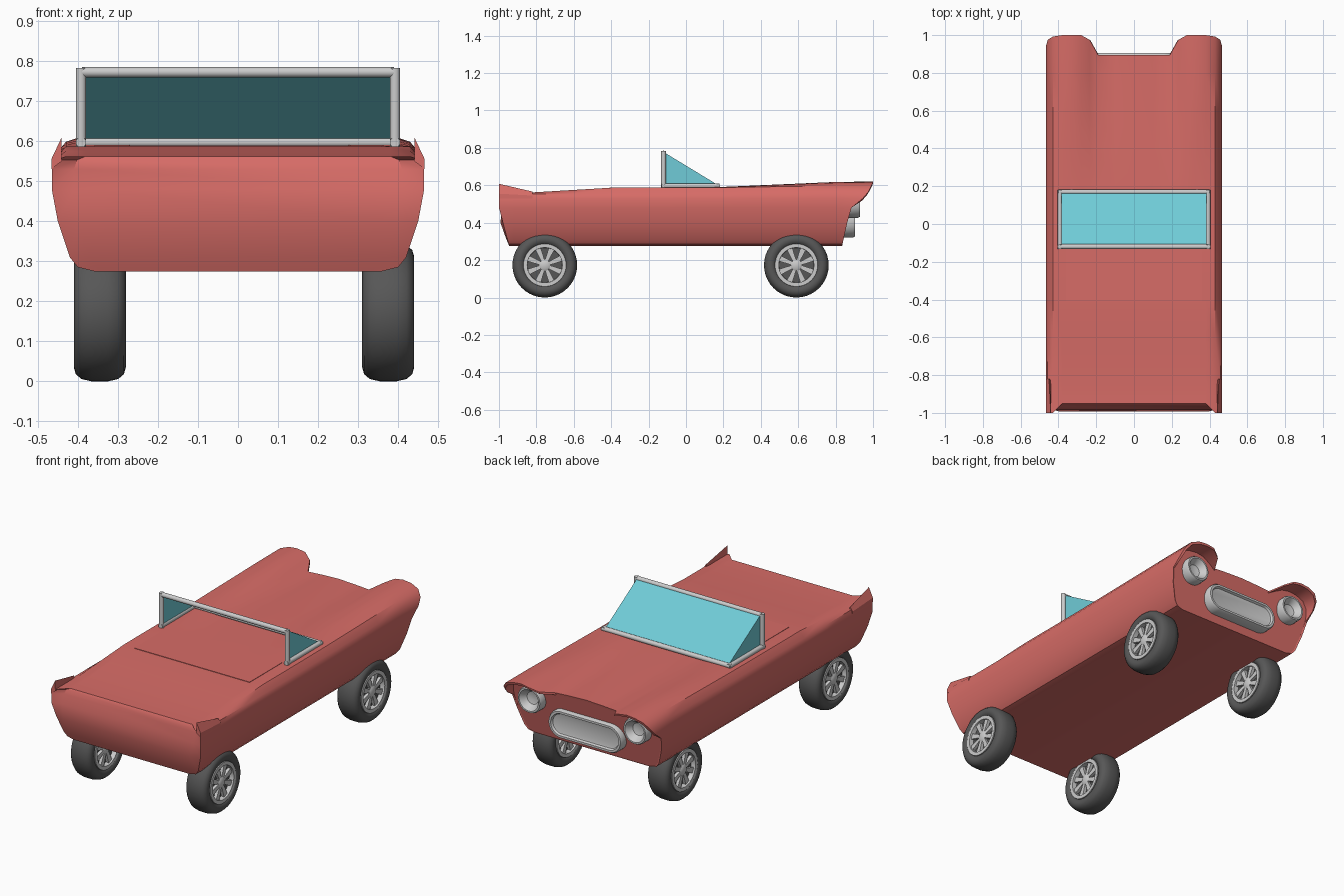
import bpy, bmesh, math
from mathutils import Vector, Matrix

if "Cube" in bpy.data.objects:
    bpy.data.objects.remove(bpy.data.objects["Cube"])


def mat(name, r, g, b):
    m = bpy.data.materials.new(name)
    m.diffuse_color = (r, g, b, 1)
    m.use_nodes = True
    m.node_tree.nodes["Principled BSDF"].inputs["Base Color"].default_value = m.diffuse_color
    return m


RED = mat("coral red", 0.68, 0.15, 0.135)
CHROME = mat("light grey", 0.6, 0.6, 0.6)
RUBBER = mat("dark grey", 0.095, 0.095, 0.095)
GLASS = mat("teal glass", 0.16, 0.60, 0.68)


def finish(name, bm, m, angle=35, fix=True):
    if fix:
        bmesh.ops.recalc_face_normals(bm, faces=bm.faces)
    me = bpy.data.meshes.new(name)
    bm.to_mesh(me)
    bm.free()
    ob = bpy.data.objects.new(name, me)
    bpy.context.collection.objects.link(ob)
    me.materials.append(m)
    bpy.ops.object.select_all(action='DESELECT')
    ob.select_set(True)
    bpy.context.view_layer.objects.active = ob
    bpy.ops.object.shade_smooth_by_angle(angle=math.radians(angle))
    return ob


def bridge(bm, loops, closed=False, caps=(True, True)):
    """Skin a list of closed loops of points."""
    rows = [[bm.verts.new(p) for p in lp] for lp in loops]
    n = len(rows[0])
    pairs = list(zip(rows, rows[1:])) + ([(rows[-1], rows[0])] if closed else [])
    for a, b in pairs:
        for i in range(n):
            j = (i + 1) % n
            bm.faces.new((a[i], a[j], b[j], b[i]))
    if caps[0]:
        bm.faces.new(rows[0])
    if caps[1]:
        bm.faces.new(rows[-1])
    return rows


def rod(name, a, b, r, m):
    a, b = Vector(a), Vector(b)
    bm = bmesh.new()
    q = (b - a).to_track_quat('Z', 'Y').to_matrix().to_4x4()
    bmesh.ops.create_cone(bm, cap_ends=True, segments=16, radius1=r, radius2=r,
                          depth=(b - a).length,
                          matrix=Matrix.Translation((a + b) / 2) @ q)
    return finish(name, bm, m)


# ---- body: half section (x, rear z, nose z, nose y) from bottom centre to top centre
SEC = [(0, .275, .275, .835), (.36, .275, .275, .835), (.40, .285, .285, .837),
       (.42, .31, .31, .842), (.45, .40, .40, .862), (.465, .48, .48, .885),
       (.465, .53, .53, .945), (.457, .553, .565, .975), (.43, 0, .598, .992),
       (.38, 0, .615, 1), (.33, 0, .62, 1), (.28, 0, .612, 1), (.235, 0, .59, .975),
       (.19, 0, .567, .895), (.1, 0, .573, .895), (0, 0, .577, .895)]
SIDE_END = 8


def full(half):
    return half + [(-x, y, z) for x, y, z in half[-2:0:-1]]


def deck(y):
    t = min(max((y + .82) / .42, 0), 1)
    return .562 + .025 * t


def station(y):
    f = min(max((y - .1) / .75, 0), 1)
    return full([(x, y, (z0 or deck(y)) * (1 - f) + z1 * f) for x, z0, z1, _ in SEC])


def rear_y(z):
    return -.945 - .055 * min((z - .275) / .205, 1)


def inner_y(z):
    pts = [(.275, -.945), (.31, -.96), (.40, -.992), (.48, -.985), (.53, -.965), (.57, -.95)]
    for (a, ya), (b, yb) in zip(pts, pts[1:]):
        if z <= b:
            return ya + (yb - ya) * (z - a) / (b - a)
    return -.95


def plane_y(z):
    return .835 + (z - .275) * .22


tail = []
for i, (x, z0, _, _) in enumerate(SEC):
    z = z0 or .562
    tail.append((x, rear_y(z) if i <= SIDE_END else -.95, z))
nose = [(x, y, z) for x, _, z, y in SEC]
lip = [(x * .98, y - .003, z - (.012 if z > .5 else 0)) for x, y, z in nose]
recess = [(x, min(y, plane_y(z)), z) for x, y, z in lip]
bm = bmesh.new()
rows = bridge(bm, [full(tail)] + [station(y) for y in (-.92, -.82, -.6, -.4, -.1, .2, .4, .6, .8)]
              + [full(nose), full(lip), full(recess)], caps=(False, True))
# tail panel, set in above a soft ledge
t, n = rows[0], len(rows[0])
inner = []
for i in range(1, SIDE_END + 1):
    x, y, z = tail[i]
    if i == SIDE_END:
        inner.append((t[i + 1], t[n - i - 1]))
    else:
        inner.append(tuple(bm.verts.new((s * .88 * x, inner_y(z), z)) for s in (1, -1)))
for k in range(SIDE_END - 1):
    i = k + 1
    (r0, l0), (r1, l1) = inner[k], inner[k + 1]
    bm.faces.new((t[i], t[i + 1], r1, r0))
    bm.faces.new((t[n - i], l0, l1, t[n - i - 1]))
    bm.faces.new((r0, r1, l1, l0))
finish("car_body", bm, RED)

# ---- tail fins
for s, side in ((1, "right"), (-1, "left")):
    bm = bmesh.new()
    loops = [[(s * .466, -1, .53), (s * .466, -1, .555), (s * .441, -1, .608), (s * .44, -1, .55)],
             [(s * .466, -.82, .53), (s * .466, -.82, .545), (s * .45, -.82, .566), (s * .44, -.82, .55)]]
    bridge(bm, loops)
    finish("tail_fin_" + side, bm, RED, 20)

# ---- flat cockpit cover panel
bm = bmesh.new()
bmesh.ops.create_cube(bm, size=1, matrix=Matrix.Translation((0, -.265, .586))
                      @ Matrix.Diagonal((.72, .29, .006, 1)))
finish("cockpit_cover", bm, RED)


# ---- grille and headlights share a stadium-shaped ring profile facing +y
def front_fitting(name, cx, cz, straight, prof):
    loops = []
    for r, y in prof:
        lp = []
        for k in range(32):
            a = 2 * math.pi * (k + .5) / 32
            off = straight if math.cos(a) > 0 else -straight
            lp.append((cx + off + r * math.cos(a), y, cz + r * math.sin(a)))
        loops.append(lp)
    bm = bmesh.new()
    bridge(bm, loops)
    finish(name, bm, CHROME)


front_fitting("grille", 0, .40, .15, [(.08, .84), (.08, .893), (.074, .904), (.062, .904),
                                      (.056, .892), (.05, .89)])
for s, side in ((1, "right"), (-1, "left")):
    front_fitting("headlight_" + side, s * .33, .50, 0,
                  [(.074, .87), (.074, .92), (.069, .93), (.06, .93), (.052, .92),
                   (.035, .895), (.015, .89)])

# ---- windscreen: sloped pane with triangular side panes
bm = bmesh.new()
X = .385
tl, tr, bl, br, cl, cr = [bm.verts.new(p) for p in (
    (-X, -.115, .775), (X, -.115, .775), (-X, .165, .605), (X, .165, .605),
    (-X, -.115, .605), (X, -.115, .605))]
bm.faces.new((tl, tr, br, bl))
bm.faces.new((tr, cr, br))
bm.faces.new((tl, bl, cl))
bm.normal_update()
if bm.faces[:][0].normal.z < 0:
    bmesh.ops.reverse_faces(bm, faces=bm.faces[:])
finish("windscreen", bm, GLASS, fix=False)

# ---- windscreen frame
R = .013
rod("frame_top_bar", (-.39, -.12, .772), (.39, -.12, .772), R, CHROME)
rod("frame_front_bar", (-.40, .17, .597), (.40, .17, .597), R, CHROME)
for s, side in ((1, "right"), (-1, "left")):
    rod("frame_post_" + side, (s * .392, -.12, .575), (s * .392, -.12, .782), R, CHROME)
    rod("frame_side_bar_" + side, (s * .392, -.132, .597), (s * .392, .18, .597), R, CHROME)


# ---- wheels
def turned(bm, c, prof, seg=40, **kw):
    bridge(bm, [[(c[0] + x, c[1] + r * math.cos(2 * math.pi * k / seg),
                  c[2] + r * math.sin(2 * math.pi * k / seg)) for k in range(seg)]
                for x, r in prof], **kw)


def wheel(name, c):
    half = [(-.035, .105), (-.058, .116), (-.065, .138), (-.06, .155), (-.046, .167), (-.02, .173)]
    bm = bmesh.new()
    turned(bm, c, half + [(-x, r) for x, r in reversed(half)])
    finish(name + "_tyre", bm, RUBBER, 50)
    bm = bmesh.new()
    for s in (1, -1):
        turned(bm, c, [(s * .03, .116), (s * .062, .114), (s * .062, .094), (s * .03, .092)],
               closed=True, caps=(False, False))
    turned(bm, c, [(-.058, .02), (-.052, .03), (.052, .03), (.058, .02)], seg=20)
    for k in range(8):
        turn = Matrix.Translation(c) @ Matrix.Rotation(math.pi * (k + .5) / 4, 4, 'X')
        bridge(bm, [[turn @ Vector((x, y, z)) for x, y in
                     ((-.052, -w), (.052, -w), (.052, w), (-.052, w))]
                    for w, z in ((.009, .02), (.016, .098))])
    finish(name + "_rim", bm, CHROME)


for x, side in ((-.345, "left"), (.375, "right")):
    for y, end in ((-.755, "rear"), (.59, "nose")):
        wheel(f"wheel_{end}_{side}", (x, y, .173))
